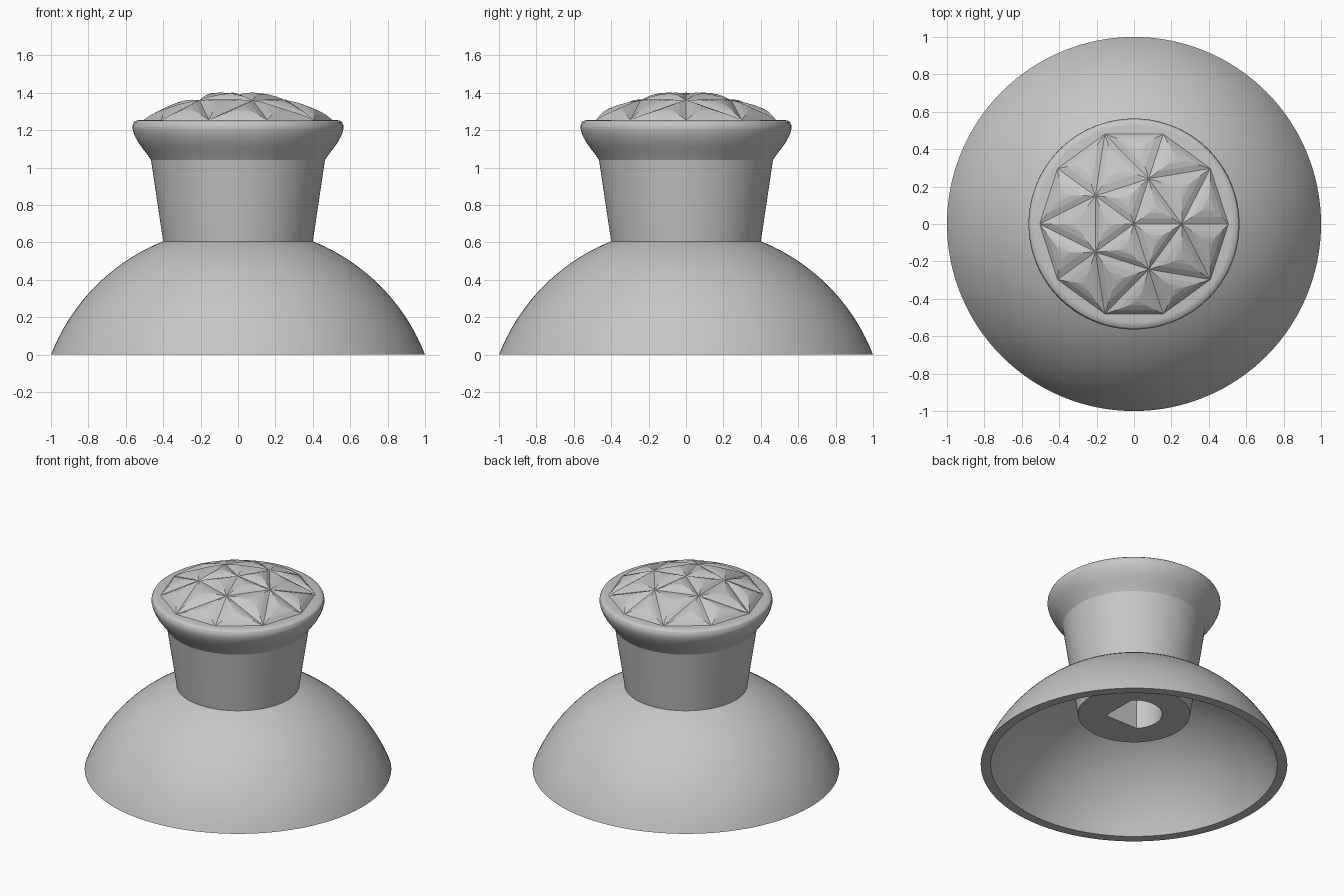
import bpy, bmesh, math
from mathutils import Vector

cube = bpy.data.objects.get("Cube")
if cube:
    bpy.data.objects.remove(cube, do_unlink=True)

grey = bpy.data.materials.new("plain grey")
grey.use_nodes = True
grey.diffuse_color = (0.57, 0.57, 0.57, 1)
grey.node_tree.nodes["Principled BSDF"].inputs["Base Color"].default_value = grey.diffuse_color

SEGMENTS = 128


def finish(bm, name, smooth=True):
    """Clean the mesh, link it as an object and set its shading."""
    bmesh.ops.remove_doubles(bm, verts=bm.verts, dist=1e-5)
    bmesh.ops.recalc_face_normals(bm, faces=bm.faces)
    mesh = bpy.data.meshes.new(name)
    bm.to_mesh(mesh)
    bm.free()
    mesh.materials.append(grey)
    obj = bpy.data.objects.new(name, mesh)
    bpy.context.collection.objects.link(obj)
    if smooth:
        bpy.ops.object.select_all(action='DESELECT')
        obj.select_set(True)
        bpy.context.view_layer.objects.active = obj
        bpy.ops.object.shade_smooth_by_angle(angle=math.radians(30))
    return obj


def lathe(name, profile, closed=False):
    """Turn (radius, z) points about z; a radius may be a function of the angle."""
    bm = bmesh.new()
    rings = []
    for radius, z in profile:
        ring = []
        for i in range(SEGMENTS):
            a = math.tau * i / SEGMENTS
            r = radius(a) if callable(radius) else radius
            ring.append(bm.verts.new((r * math.cos(a), r * math.sin(a), z)))
        rings.append(ring)
    pairs = list(zip(rings, rings[1:]))
    if closed:
        pairs.append((rings[-1], rings[0]))
    for low, high in pairs:
        for i in range(SEGMENTS):
            j = (i + 1) % SEGMENTS
            bm.faces.new((low[i], low[j], high[j], high[i]))
    for ring, (radius, _) in zip(rings, profile):
        if radius == 0:
            bmesh.ops.remove_doubles(bm, verts=ring, dist=1e-5)
    return finish(bm, name)


# Hollow skirt: two concentric spherical shells joined at the bottom rim
SPHERE_Z = -0.39


def shell_arc(rim, top, steps=20):
    radius = math.hypot(rim, SPHERE_Z)
    start, end = math.asin(rim / radius), math.asin(top / radius)
    angles = [start + (end - start) * i / steps for i in range(steps + 1)]
    return [(radius * math.sin(a), max(0, SPHERE_Z + radius * math.cos(a))) for a in angles]


lathe("domed_skirt", shell_arc(1.0, 0.3) + shell_arc(0.935, 0.3)[::-1], closed=True)


# Tapered stem with a keyed socket: half round, half square corner
def socket(a):
    c, s = math.cos(a + math.pi / 4), math.sin(a + math.pi / 4)
    return 0.183 / (abs(c) + abs(s)) if c > 0 else 0.183


lathe("stem", [(0, 0.8), (socket, 0.8), (socket, 0.38), (0.366, 0.38),
               (0.4, 0.605), (0.465, 1.04), (0, 1.04)])

# Rounded collar around the top
lathe("collar", [(0, 1.04), (0.465, 1.04), (0.485, 1.07), (0.508, 1.1), (0.53, 1.13),
                 (0.547, 1.16), (0.558, 1.185), (0.564, 1.21), (0.563, 1.228),
                 (0.556, 1.243), (0.543, 1.252), (0.525, 1.255), (0, 1.255)])


# Faceted crown: a triangulated cap with every triangle puffed up
def polar(r, step, z):
    a = math.radians(36 * step)
    return Vector((r * math.cos(a), r * math.sin(a), z))


apex = Vector((0, 0, 1.39))
inner = [polar(0.255, 2 * i, 1.36) for i in range(5)]
outer = [polar(0.505, i, 1.255) for i in range(10)]
triangles = []
for i in range(5):
    k, nxt = 2 * i, (i + 1) % 5
    triangles += [(apex, inner[i], inner[nxt]),
                  (inner[i], outer[k - 1], outer[k]),
                  (inner[i], outer[k], outer[k + 1]),
                  (inner[i], outer[k + 1], inner[nxt])]

bm = bmesh.new()
PUFF = 0.028
for tri in triangles:
    centre = sum(tri, Vector()) / 3
    normal = (tri[1] - tri[0]).cross(tri[2] - tri[0]).normalized()
    previous = None
    for t in (0, 0.35, 0.7):
        lift = normal * PUFF * (1 - (1 - t) ** 2)
        ring = [bm.verts.new(p.lerp(centre, t) + lift) for p in tri]
        if previous:
            for i in range(3):
                j = (i + 1) % 3
                bm.faces.new((previous[i], previous[j], ring[j], ring[i]))
        previous = ring
    tip = bm.verts.new(centre + normal * PUFF)
    for i in range(3):
        bm.faces.new((previous[i], previous[(i + 1) % 3], tip))
finish(bm, "faceted_crown", smooth=False)
